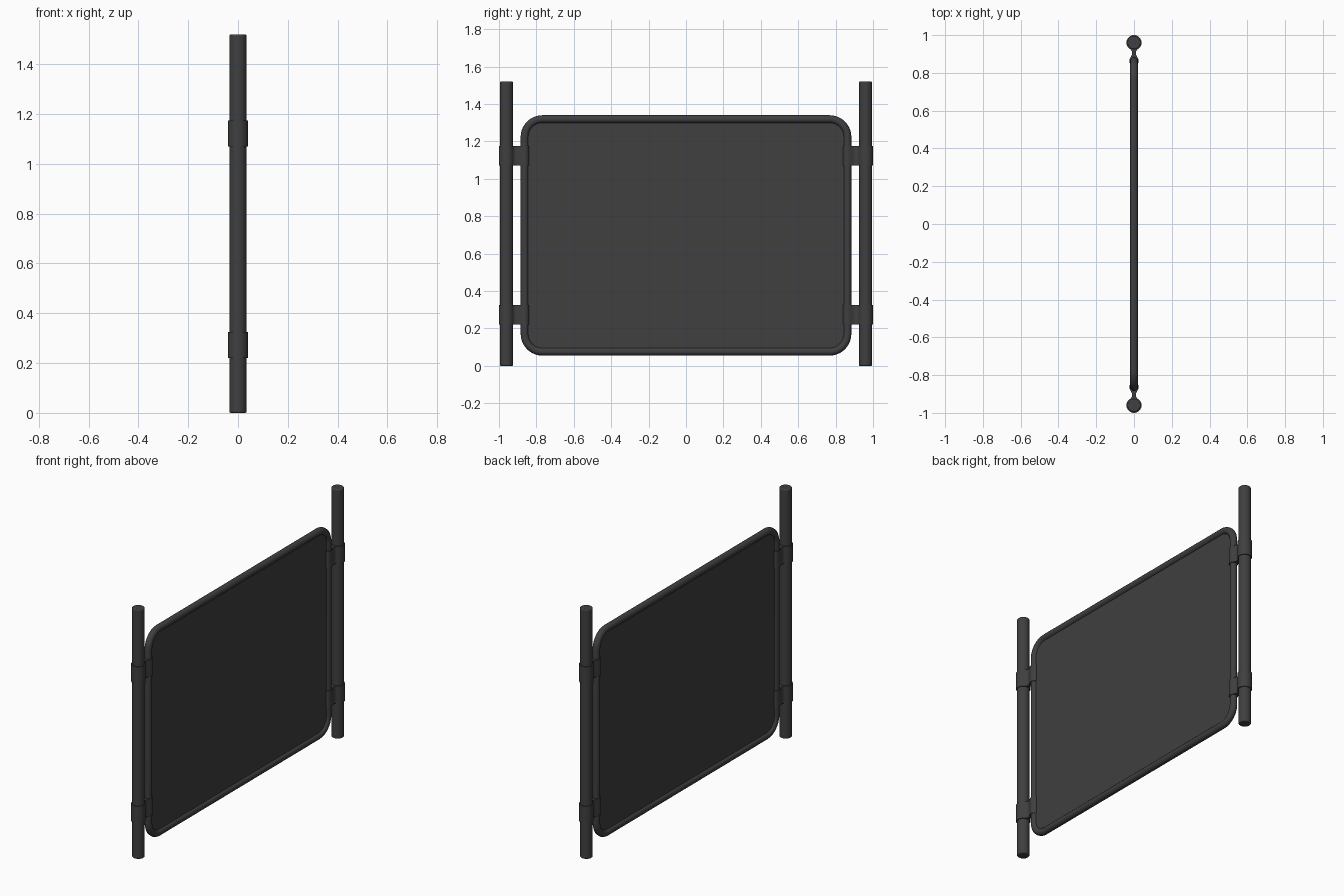
import bpy, bmesh
from math import sin, cos, pi, radians
from mathutils import Vector

cube = bpy.data.objects.get("Cube")
if cube:
    bpy.data.objects.remove(cube, do_unlink=True)

POST_Y, POST_R, HEIGHT = 0.96, 0.035, 1.52
FRAME_Y, FRAME_R = 0.863, 0.021
FRAME_LOW, FRAME_HIGH, CORNER = 0.076, 1.319, 0.095
CLIP_HEIGHT = 0.105

metal = bpy.data.materials.new("dark grey metal")
metal.use_nodes = True
grey = (0.05, 0.05, 0.05, 1)
metal.diffuse_color = grey
metal.node_tree.nodes["Principled BSDF"].inputs["Base Color"].default_value = grey


def finish(obj, angle=35):
    obj.data.materials.clear()
    obj.data.materials.append(metal)
    bpy.ops.object.select_all(action='DESELECT')
    obj.select_set(True)
    bpy.context.view_layer.objects.active = obj
    bpy.ops.object.shade_smooth_by_angle(angle=radians(angle))
    return obj


def prism(name, outline, axis, depth):
    """Extrude a closed outline along an axis vector."""
    mesh = bpy.data.meshes.new(name)
    bm = bmesh.new()
    face = bm.faces.new([bm.verts.new(p) for p in outline])
    grown = bmesh.ops.extrude_face_region(bm, geom=[face])
    moved = [g for g in grown["geom"] if isinstance(g, bmesh.types.BMVert)]
    bmesh.ops.translate(bm, verts=moved, vec=Vector(axis) * depth)
    bmesh.ops.recalc_face_normals(bm, faces=bm.faces)
    bm.to_mesh(mesh)
    bm.free()
    obj = bpy.data.objects.new(name, mesh)
    bpy.context.collection.objects.link(obj)
    return obj


def rounded_rectangle(steps=10):
    """Centre line of the frame in the y-z plane."""
    y, low, high = FRAME_Y - CORNER, FRAME_LOW + CORNER, FRAME_HIGH - CORNER
    centres = [(y, high), (-y, high), (-y, low), (y, low)]
    points = []
    for quarter, (cy, cz) in enumerate(centres):
        for i in range(steps + 1):
            a = (quarter + i / steps) * pi / 2
            points.append((0, cy + CORNER * cos(a), cz + CORNER * sin(a)))
    return points


# Tubular frame with rounded corners
path = rounded_rectangle()
curve = bpy.data.curves.new("frame", 'CURVE')
curve.dimensions = '3D'
curve.bevel_depth = FRAME_R
curve.bevel_resolution = 4
spline = curve.splines.new('POLY')
spline.points.add(len(path) - 1)
for point, co in zip(spline.points, path):
    point.co = (*co, 1)
spline.use_cyclic_u = True
frame = bpy.data.objects.new("frame", curve)
bpy.context.collection.objects.link(frame)
bpy.ops.object.select_all(action='DESELECT')
frame.select_set(True)
bpy.context.view_layer.objects.active = frame
bpy.ops.object.convert(target='MESH')
finish(bpy.context.object, 50)

# Thin panel filling the frame
THICK = 0.012
panel = prism("panel", [(-THICK / 2, y, z) for _, y, z in path], (1, 0, 0), THICK)
finish(panel)


def clip_outline(side):
    """Ring round the post, a slim neck, and a flare that grips the frame."""
    half = [(0.04 * cos(a), 0.04 * sin(a))
            for a in (pi - i * (pi - 0.45) / 16 for i in range(17))]
    half += [(0.044, 0.012), (0.054, 0.010), (0.066, 0.012), (0.076, 0.018)]
    reach = POST_Y - FRAME_Y
    half += [(reach + 0.025 * cos(a), 0.025 * sin(a))
             for a in (2 - i * 2 / 8 for i in range(9))]
    mirrored = [(u, -x) for u, x in reversed(half[1:-1])]
    return [(x, side * (POST_Y - u), 0) for u, x in half + mirrored]


for side, word in ((-1, "front"), (1, "back")):
    # Post with softened ends
    bpy.ops.mesh.primitive_cylinder_add(vertices=32, radius=POST_R, depth=HEIGHT,
                                        location=(0, side * POST_Y, HEIGHT / 2))
    post = bpy.context.object
    post.name = word + "_post"
    bevel = post.modifiers.new("soft ends", 'BEVEL')
    bevel.width = 0.006
    bevel.segments = 3
    bevel.limit_method = 'ANGLE'
    bevel.angle_limit = radians(60)
    finish(post)

    # Clips joining post and frame
    for level, z in (("lower", 0.22), ("upper", 1.07)):
        clip = prism(f"{word}_{level}_clip", clip_outline(side), (0, 0, 1), CLIP_HEIGHT)
        clip.location.z = z
        finish(clip)
